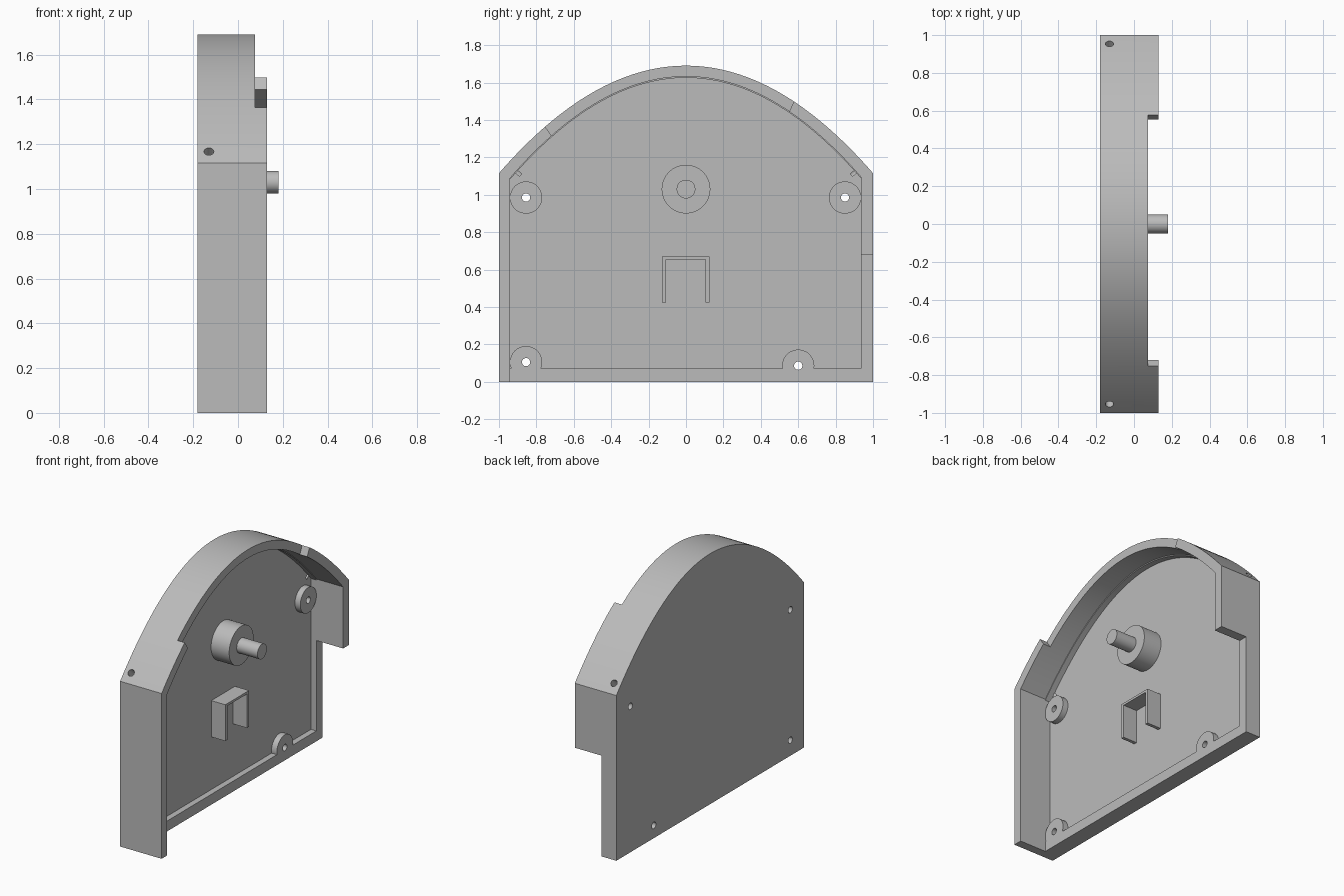
import bpy
import bmesh
import math
from mathutils import Matrix, Vector

default_cube = bpy.data.objects.get("Cube")
if default_cube:
    bpy.data.objects.remove(default_cube, do_unlink=True)

grey = bpy.data.materials.new("plain grey")
grey.use_nodes = True
colour = (0.5, 0.5, 0.5, 1)
grey.diffuse_color = colour
grey.node_tree.nodes["Principled BSDF"].inputs["Base Color"].default_value = colour

BACK, FLOOR, RIM, STEP, OPEN = -0.18, -0.11, -0.07, 0.075, 0.13


def finish(name, bm):
    bmesh.ops.recalc_face_normals(bm, faces=bm.faces)
    mesh = bpy.data.meshes.new(name)
    bm.to_mesh(mesh)
    bm.free()
    mesh.materials.append(grey)
    obj = bpy.data.objects.new(name, mesh)
    bpy.context.collection.objects.link(obj)
    return obj


def prism(name, outline, x0, x1):
    """Extrude a (y, z) outline along x."""
    bm = bmesh.new()
    face = bm.faces.new([bm.verts.new((x0, y, z)) for y, z in outline])
    grown = bmesh.ops.extrude_face_region(bm, geom=[face])["geom"]
    verts = [g for g in grown if isinstance(g, bmesh.types.BMVert)]
    bmesh.ops.translate(bm, verts=verts, vec=(x1 - x0, 0, 0))
    return finish(name, bm)


def rod(name, start, end, radius, sides=48):
    """Cylinder between two points."""
    a, b = Vector(start), Vector(end)
    turn = (b - a).to_track_quat('Z', 'Y').to_matrix().to_4x4()
    bm = bmesh.new()
    bmesh.ops.create_cone(bm, cap_ends=True, segments=sides, radius1=radius,
                          radius2=radius, depth=(b - a).length,
                          matrix=Matrix.Translation((a + b) / 2) @ turn)
    return finish(name, bm)


def cut(target, cutter):
    cutter.hide_render = True
    mod = target.modifiers.new("cut", 'BOOLEAN')
    mod.operation = 'DIFFERENCE'
    mod.solver = 'EXACT'
    mod.object = cutter
    bpy.context.view_layer.objects.active = target
    bpy.ops.object.modifier_apply(modifier=mod.name)
    bpy.data.objects.remove(cutter, do_unlink=True)


def smooth(obj):
    bpy.ops.object.select_all(action='DESELECT')
    obj.select_set(True)
    bpy.context.view_layer.objects.active = obj
    bpy.ops.object.shade_smooth_by_angle(angle=math.radians(25))


def arched(left, right, base, top, bend, steps=64):
    """Outline with straight sides and a parabolic top."""
    arch = []
    for i in range(steps + 1):
        y = right + (left - right) * i / steps
        arch.append((y, top - bend * y * y))
    return [(left, base), (right, base)] + arch


# Housing: arched block hollowed in two levels
housing = prism("housing", arched(-1, 1, 0, 1.69, 0.575), BACK, OPEN)
cut(housing, prism("floor_cutter", arched(-0.94, 0.935, 0.07, 1.625, 0.614), FLOOR, 0.3))
cut(housing, prism("bay_cutter", arched(-0.94, 0.935, -0.1, 1.632, 0.614), RIM, 0.3))

# Side opening below the right-hand wall
side = [(0.9, -0.1), (1.1, -0.1), (1.1, 0.68), (0.9, 0.68)]
cut(housing, prism("side_cutter", side, RIM, 0.3))

# Lowered edge along the middle of the arch
notch = [(-0.68, 1.256), (0.51, 1.35), (0.577, 1.5), (0.71, 1.8), (-1.02, 1.76), (-0.755, 1.367)]
cut(housing, prism("arch_cutter", notch, STEP, 0.3))

# Slanted holes through the arch shoulders
for s in (-1, 1):
    cut(housing, rod("shoulder_cutter", (-0.13, s * 1.01, 1.218),
                     (-0.13, s * 0.885, 1.105), 0.022, 24))

# Screw bosses with holes through the back
for i, (y, z) in enumerate([(-0.855, 0.985), (0.85, 0.985), (-0.855, 0.105), (0.6, 0.086)]):
    boss = rod(f"screw_boss_{i + 1}", (FLOOR - 0.01, y, z), (RIM, y, z), 0.086)
    for part in (housing, boss):
        cut(part, rod("screw_cutter", (-0.3, y, z), (0.1, y, z), 0.022, 24))
    smooth(boss)
smooth(housing)

# Central hub and spindle
smooth(rod("hub", (FLOOR - 0.01, 0, 1.03), (0.025, 0, 1.03), 0.13, 64))
smooth(rod("spindle", (0.01, 0, 1.03), (0.18, 0, 1.03), 0.05))

# Bracket shaped like an upturned U
l, r, low, high, t = -0.128, 0.125, 0.425, 0.67, 0.022
bracket = [(l, low), (l + t, low), (l + t, high - 0.016), (r - t, high - 0.016),
           (r - t, low), (r, low), (r, high), (l, high)]
prism("bracket", bracket, FLOOR - 0.01, -0.005)
